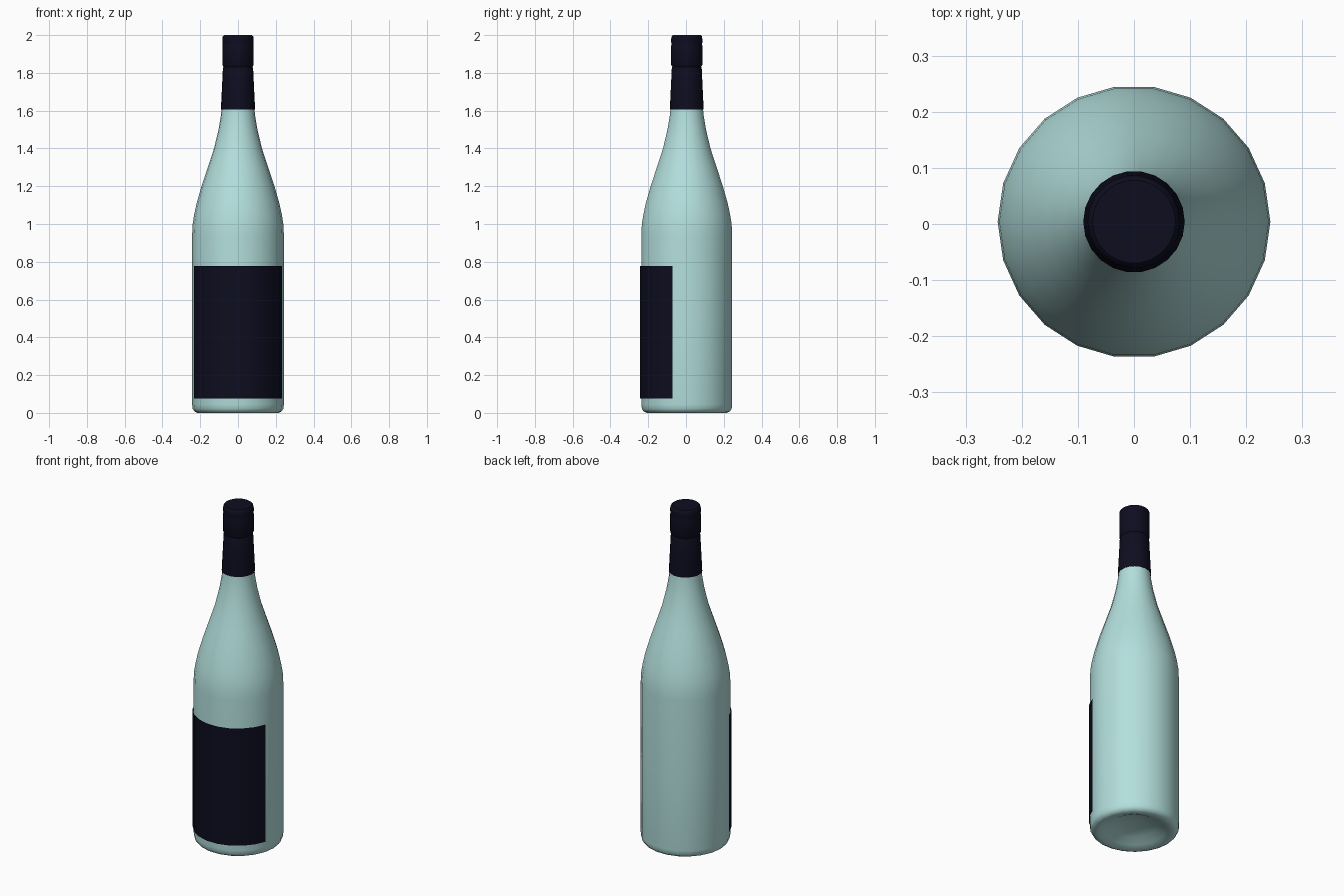
import bpy, bmesh, math

if "Cube" in bpy.data.objects:
    bpy.data.objects.remove(bpy.data.objects["Cube"])

SIDES = 22
CENTRE_Y = 0.004      # bottle sits slightly back, label slightly forward
BODY_R = 0.243


def material(name, rgb):
    m = bpy.data.materials.new(name)
    m.diffuse_color = (*rgb, 1)
    m.use_nodes = True
    m.node_tree.nodes["Principled BSDF"].inputs["Base Color"].default_value = m.diffuse_color
    return m


glass = material("pale teal glass", (0.45, 0.74, 0.72))
navy = material("dark navy", (0.004, 0.004, 0.014))


def lathe(name, profile, mat, first=0, last=SIDES, y=CENTRE_Y):
    """Turn (radius, z) points about z; a full turn closes, a part turn stays an open sheet."""
    bm = bmesh.new()
    full = last - first == SIDES
    count = SIDES if full else last - first + 1
    rings = []
    for r, z in profile:
        if r == 0:
            rings.append([bm.verts.new((0, y, z))] * count)
            continue
        angles = [2 * math.pi * (first + i) / SIDES for i in range(count)]
        rings.append([bm.verts.new((r * math.cos(a), y + r * math.sin(a), z)) for a in angles])
    for low, high in zip(rings, rings[1:]):
        for i in range(last - first):
            j = (i + 1) % count
            corners = list(dict.fromkeys((low[i], low[j], high[j], high[i])))
            bm.faces.new(corners)
    mesh = bpy.data.meshes.new(name)
    bm.to_mesh(mesh)
    bm.free()
    mesh.materials.append(mat)
    obj = bpy.data.objects.new(name, mesh)
    bpy.context.collection.objects.link(obj)
    bpy.ops.object.select_all(action='DESELECT')
    obj.select_set(True)
    bpy.context.view_layer.objects.active = obj
    bpy.ops.object.shade_smooth_by_angle(angle=math.radians(40))
    return obj


# Glass body: hollowed base, straight wall, sloping shoulder, neck
lathe("bottle_glass", [
    (0, 0.05), (0.06, 0.047), (0.12, 0.035), (0.165, 0.012), (0.195, 0.001),
    (0.215, 0.0), (0.231, 0.008), (0.240, 0.022), (BODY_R, 0.045),
    (BODY_R, 0.50), (BODY_R, 0.94), (0.240, 1.0), (0.232, 1.05), (0.219, 1.11),
    (0.193, 1.20), (0.160, 1.30), (0.127, 1.40), (0.103, 1.50), (0.091, 1.57),
    (0.086, 1.62), (0.076, 1.80)], glass)

# Foil capsule: tapered sleeve, groove, lip and flat top
lathe("neck_capsule", [
    (0.085, 1.61), (0.0905, 1.607), (0.086, 1.70), (0.080, 1.825), (0.077, 1.832),
    (0.083, 1.842), (0.083, 1.945), (0.0815, 1.952), (0.083, 1.96),
    (0.083, 1.982), (0.080, 1.995), (0.074, 2.0), (0, 2.0)], navy)

# Front label: a sheet following the front faces, set just proud of the glass
lathe("front_label", [(BODY_R, 0.077), (BODY_R, 0.777)], navy,
      first=12, last=21, y=CENTRE_Y - 0.008)
